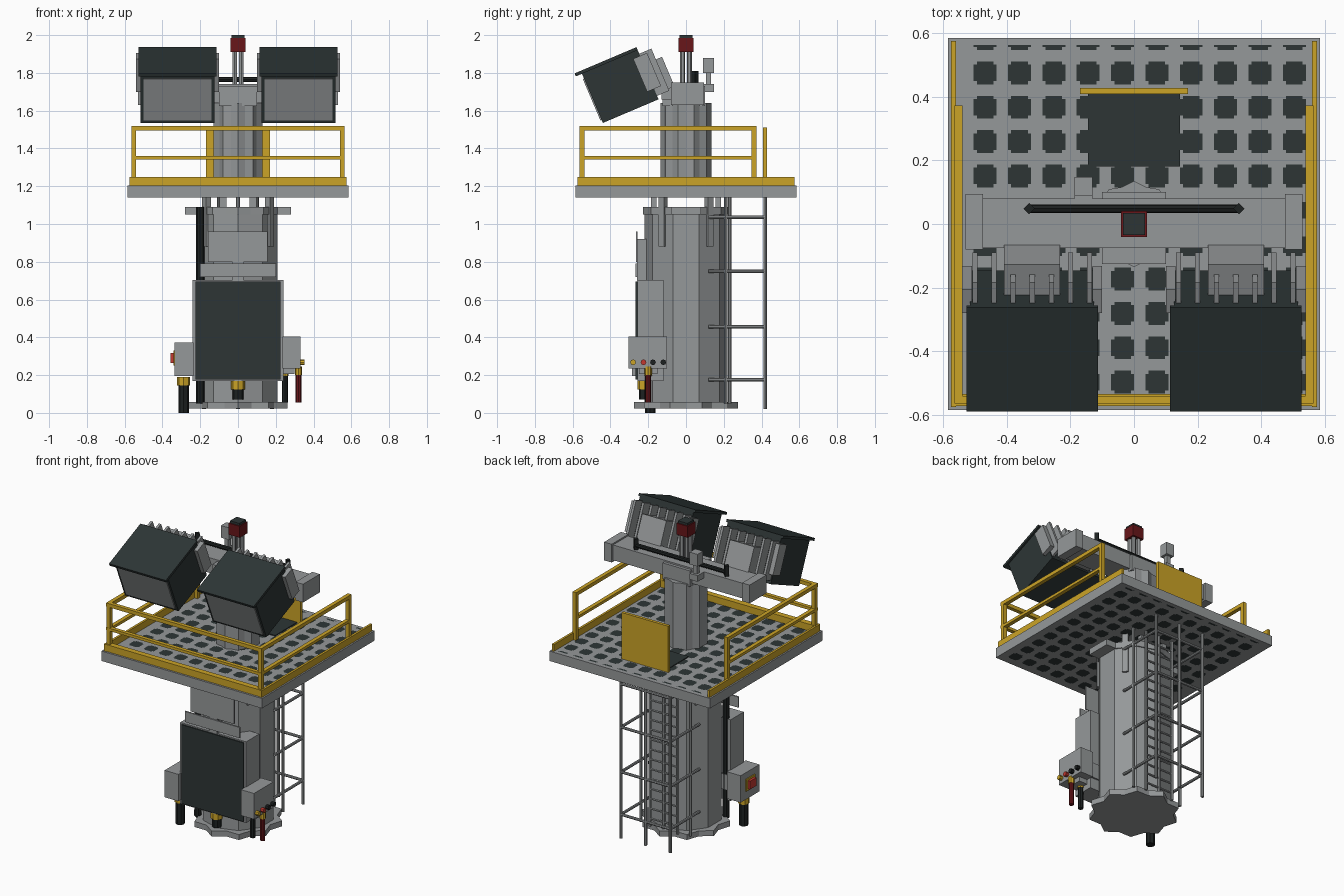
import bpy, bmesh, math
from mathutils import Matrix, Vector

if "Cube" in bpy.data.objects:
    bpy.data.objects.remove(bpy.data.objects["Cube"])


def material(name, rgb):
    m = bpy.data.materials.new(name)
    m.diffuse_color = (*rgb, 1)
    m.use_nodes = True
    m.node_tree.nodes["Principled BSDF"].inputs["Base Color"].default_value = m.diffuse_color
    return m


GREY = material("grey_steel", (0.30, 0.315, 0.32))
YELLOW = material("safety_yellow", (0.60, 0.37, 0.02))
DARK = material("dark_green_grey", (0.026, 0.036, 0.036))
BLACK = material("black_rubber", (0.012, 0.015, 0.015))
MAROON = material("dark_red", (0.14, 0.008, 0.01))
RED = material("red", (0.55, 0.04, 0.03))


def finish(name, bm, mat):
    bmesh.ops.recalc_face_normals(bm, faces=bm.faces)
    me = bpy.data.meshes.new(name)
    bm.to_mesh(me)
    bm.free()
    me.materials.append(mat)
    ob = bpy.data.objects.new(name, me)
    bpy.context.collection.objects.link(ob)
    return ob


def boxes(name, mat, *spans, matrix=None):
    """Boxes given as (x0, x1, y0, y1, z0, z1)."""
    bm = bmesh.new()
    for x0, x1, y0, y1, z0, z1 in spans:
        m = Matrix.Translation(((x0 + x1) / 2, (y0 + y1) / 2, (z0 + z1) / 2))
        m = m @ Matrix.Diagonal((x1 - x0, y1 - y0, z1 - z0, 1))
        bmesh.ops.create_cube(bm, size=1, matrix=m)
    if matrix:
        bm.transform(matrix)
    return finish(name, bm, mat)


def rods(name, mat, r, pairs, sides=8):
    """Straight rods between pairs of points."""
    bm = bmesh.new()
    for a, b in pairs:
        a, b = Vector(a), Vector(b)
        d = b - a
        m = Matrix.Translation((a + b) / 2) @ d.to_track_quat('Z', 'Y').to_matrix().to_4x4()
        bmesh.ops.create_cone(bm, cap_ends=True, segments=sides, radius1=r, radius2=r,
                              depth=d.length, matrix=m)
    return finish(name, bm, mat)


def prism(name, mat, radii, count, z0, z1, start=90):
    """Upright prism whose corner radii cycle through the given list."""
    bm = bmesh.new()
    vs = []
    for i in range(count):
        a = math.radians(start + 360 * i / count)
        r = radii[i % len(radii)]
        vs.append(bm.verts.new((r * math.cos(a), r * math.sin(a), z0)))
    f = bm.faces.new(vs)
    top = bmesh.ops.extrude_face_region(bm, geom=[f])["geom"]
    bmesh.ops.translate(bm, vec=(0, 0, z1 - z0),
                        verts=[v for v in top if isinstance(v, bmesh.types.BMVert)])
    return finish(name, bm, mat)


# Column, flanges and ribs
prism("lower_column", GREY, [0.22], 10, 0.04, 1.07)
prism("base_flange", GREY, [0.275, 0.235], 20, 0.022, 0.058)
prism("top_flange", GREY, [0.228, 0.215], 20, 1.05, 1.09)
boxes("top_flange_wings", GREY, (-0.28, 0.28, -0.08, 0.08, 1.05, 1.09))
prism("upper_column", GREY, [0.135, 0.122], 20, 1.2, 1.64)
for i in (36, 144, 216, 324):
    rot = Matrix.Rotation(math.radians(i), 4, 'Z')
    boxes("support_rib", GREY, (0.19, 0.222, -0.018, 0.018, 0.88, 1.15), matrix=rot)
boxes("neck_posts", GREY, *[(s * 0.08 - 0.018, s * 0.08 + 0.018, y - 0.015, y + 0.015, 1.08, 1.15)
                            for s in (-1, 1) for y in (-0.17, 0.17)])

# Platform with punched pattern on both faces
boxes("platform", GREY, (-0.585, 0.585, -0.585, 0.585, 1.14, 1.205))


def clamp(v):
    return max(-0.562, min(0.562, v))


bm = bmesh.new()
H, N = 0.036, 0.026
shape = [(H, N), (N, N), (N, H), (-N, H), (-N, N), (-H, N),
         (-H, -N), (-N, -N), (-N, -H), (N, -H), (N, -N), (H, -N)]
for z in (1.207, 1.138):
    for i in range(10):
        for j in range(11):
            cx, cy = -0.468 + 0.108 * i, -0.497 + 0.108 * j
            f = bm.faces.new([bm.verts.new((clamp(cx + a), clamp(cy + b), z)) for a, b in shape])
            if z < 1.2:
                f.normal_flip()
me = bpy.data.meshes.new("floor_holes")
bm.to_mesh(me)
bm.free()
me.materials.append(DARK)
bpy.context.collection.objects.link(bpy.data.objects.new("floor_holes", me))

# Kick plates, guard rails and open hatch
boxes("kick_plates", YELLOW, (-0.57, 0.57, -0.572, -0.535, 1.205, 1.25),
      (-0.575, -0.56, -0.575, 0.575, 1.205, 1.25), (0.56, 0.575, -0.575, 0.575, 1.205, 1.25))
rail = []
for s in (-1, 1):
    for y in (-0.55, 0.36):
        rail.append((s * 0.552 - 0.013, s * 0.552 + 0.013, y - 0.013, y + 0.013, 1.205, 1.51))
    for z, h in ((1.508, 0.012), (1.35, 0.009)):
        rail.append((s * 0.552 - 0.013, s * 0.552 + 0.013, -0.565, 0.373, z - h, z + h))
for z, h in ((1.508, 0.012), (1.35, 0.009)):
    rail.append((-0.565, 0.565, -0.565, -0.54, z - h, z + h))
boxes("guard_rails", YELLOW, *rail)
boxes("hatch_lid", YELLOW, (-0.17, 0.17, 0.408, 0.428, 1.205, 1.51))
boxes("hatch_opening", DARK, (-0.145, 0.145, 0.18, 0.408, 1.203, 1.211))

# Rear ladder and safety cage
rods("ladder_stiles", GREY, 0.01, [((x, 0.232, 0.05), (x, 0.232, 1.14)) for x in (-0.1, 0, 0.1)])
rods("ladder_rungs", GREY, 0.007, [((-0.1, 0.232, 0.1 + 0.065 * i), (0.1, 0.232, 0.1 + 0.065 * i))
                                   for i in range(16)], 6)
rods("cage_uprights", GREY, 0.01, [((x, 0.42, 0.02), (x, 0.42, 1.14)) for x in (-0.18, 0, 0.18)]
     + [((x, 0.21, 0.05), (x, 0.21, 1.14)) for x in (-0.18, 0.18)])
hoops = []
for z in (0.175, 0.455, 0.75, 1.035):
    hoops += [((-0.18, 0.42, z), (0.18, 0.42, z))]
    hoops += [((s * 0.18, 0.12, z), (s * 0.18, 0.42, z)) for s in (-1, 1)]
rods("cage_hoops", GREY, 0.009, hoops)

# Front cabinet and sign plates
boxes("cabinet", GREY, (-0.24, 0.24, -0.258, -0.12, 0.168, 0.703))
boxes("cabinet_door", DARK, (-0.226, 0.226, -0.267, -0.255, 0.176, 0.695))
boxes("sign_plates", GREY, (-0.16, 0.157, -0.266, -0.258, 0.80, 0.96),
      (-0.2, 0.2, -0.268, -0.258, 0.72, 0.79))
boxes("sign_bracket", GREY, (-0.03, 0.03, -0.26, -0.2, 0.70, 0.92))
rods("conduit", BLACK, 0.022, [((-0.2, -0.13, 0.05), (-0.2, -0.13, 1.09))])

# Control boxes, buttons and cables
boxes("right_control_box", GREY, (0.235, 0.33, -0.305, -0.1, 0.235, 0.405),
      (0.235, 0.30, -0.25, -0.15, 0.205, 0.24))
boxes("left_control_box", GREY, (-0.335, -0.235, -0.285, -0.09, 0.195, 0.372))
boxes("control_box_mounts", GREY, (-0.25, 0.25, -0.2, -0.11, 0.24, 0.34))
for y, m in ((-0.28, YELLOW), (-0.225, RED), (-0.175, BLACK), (-0.12, BLACK)):
    rods("push_button", m, 0.015, [((0.33, y, 0.268), (0.352, y, 0.268))])
boxes("stop_button_base", YELLOW, (-0.342, -0.334, -0.235, -0.14, 0.25, 0.33))
boxes("stop_button", RED, (-0.358, -0.34, -0.22, -0.155, 0.263, 0.317))
for n, m, x, y, r, z0, z1 in (("red_cable", MAROON, 0.32, -0.2, 0.015, 0.055, 0.205),
                              ("right_cable", BLACK, 0.248, -0.2, 0.016, 0.055, 0.2),
                              ("left_cable", BLACK, -0.288, -0.19, 0.028, 0.0, 0.15),
                              ("cabinet_cable", BLACK, 0.0, -0.22, 0.03, 0.07, 0.13)):
    rods(n, m, r, [((x, y, z0), (x, y, z1))])
    rods("cable_gland", YELLOW, r * 1.25, [((x, y, z1 - 0.005), (x, y, z1 + 0.04))])

# Crossbeam with end blocks, handle bar, sensor and beacon
boxes("crossbeam", GREY, (-0.475, 0.475, -0.075, 0.08, 1.64, 1.74))
boxes("beam_ends", GREY, *[(min(s * 0.475, s * 0.53), max(s * 0.475, s * 0.53),
                            -0.08, 0.095, 1.63, 1.75) for s in (-1, 1)])
boxes("beam_saddle", GREY, (-0.1, 0.1, -0.125, 0.1, 1.625, 1.73))
rods("handle_bar", BLACK, 0.014, [((-0.33, 0.048, 1.765), (0.33, 0.048, 1.765))])
rods("handle_posts", BLACK, 0.018, [((x, 0.048, 1.74), (x, 0.048, 1.81)) for x in (-0.33, 0.33)], 4)
boxes("sensor", GREY, (-0.187, -0.13, 0.09, 0.147, 1.80, 1.88),
      (-0.172, -0.145, 0.105, 0.132, 1.70, 1.80), (-0.187, -0.13, 0.07, 0.147, 1.70, 1.74))
rods("beacon_post", GREY, 0.014, [((x, y, 1.73), (x, y, 1.91))
                                  for x in (-0.018, 0.018) for y in (-0.018, 0.018)], 6)
boxes("beacon_lamp", MAROON, (-0.041, 0.041, -0.041, 0.041, 1.91, 1.985))
boxes("beacon_cap", DARK, (-0.034, 0.034, -0.034, 0.034, 1.98, 2.0))

# Twin floodlights, tilted downward
for s in (-1, 1):
    tilt = Matrix.Translation((s * 0.32, -0.44, 1.535)) @ Matrix.Rotation(math.radians(23), 4, 'X')
    boxes("flood_body", DARK, (-0.195, 0.195, 0, 0.32, 0, 0.285), matrix=tilt)
    boxes("flood_visor", DARK, (-0.207, 0.207, -0.035, 0.32, 0.283, 0.30), matrix=tilt)
    boxes("flood_glass", GREY, (-0.18, 0.18, -0.007, 0.002, 0.017, 0.255), matrix=tilt)
    boxes("flood_fins", GREY, *[(x - 0.008, x + 0.008, 0.315, 0.39, 0.02, 0.262)
                                for x in (-0.18, -0.12, -0.06, 0, 0.06, 0.12, 0.18)], matrix=tilt)
    boxes("flood_driver_box", GREY, (-0.088, 0.088, 0.32, 0.425, 0.03, 0.2), matrix=tilt)
    boxes("flood_pivots", GREY, (-0.22, -0.19, 0.28, 0.36, 0.06, 0.25),
          (0.19, 0.22, 0.28, 0.36, 0.06, 0.25), matrix=tilt)
    boxes("flood_arm", GREY, (s * 0.32 - 0.07, s * 0.32 + 0.07, -0.13, -0.07, 1.66, 1.74))
